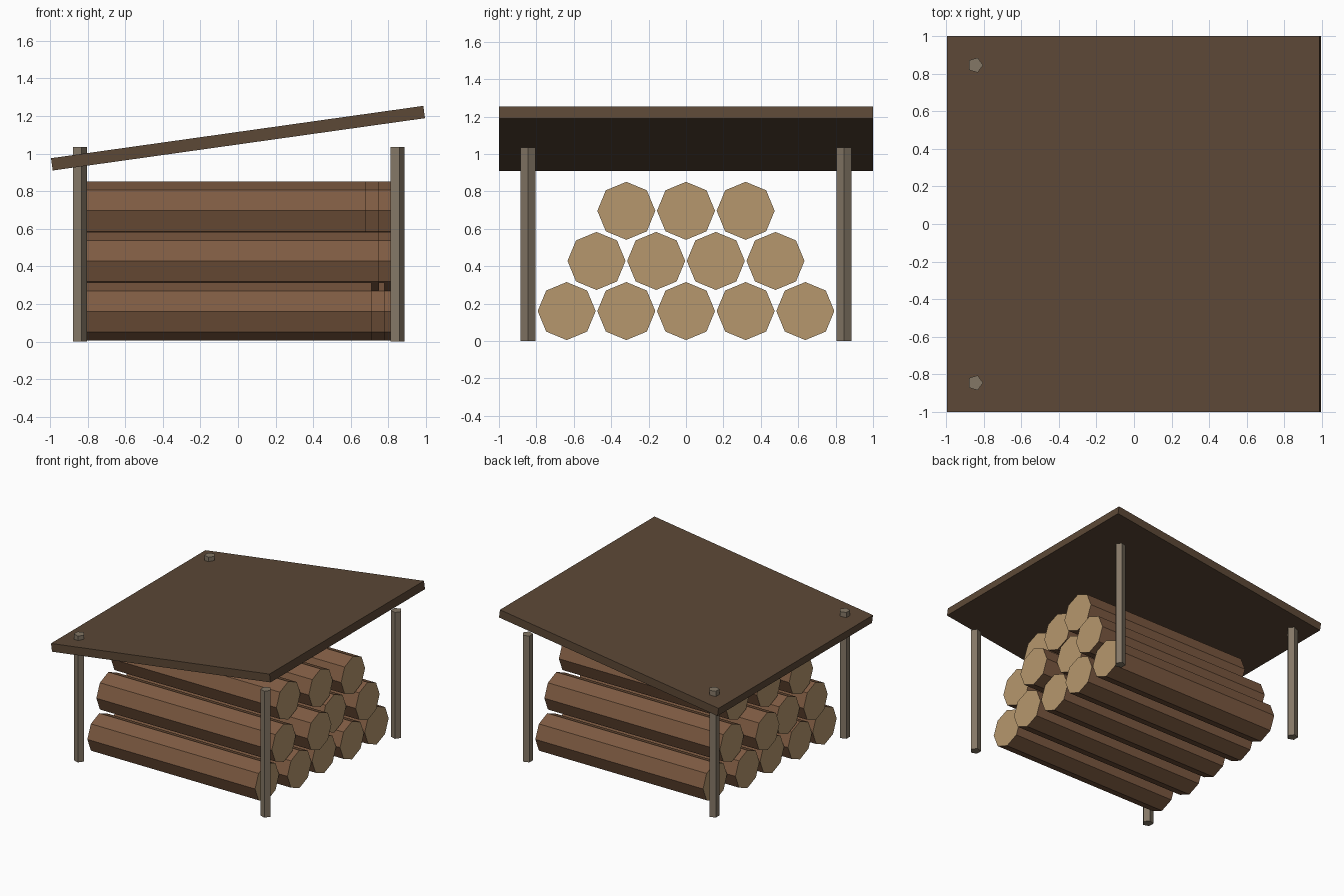
import bpy
import math

default = bpy.data.objects.get("Cube")
if default:
    bpy.data.objects.remove(default)


def srgb(r, g, b):
    return tuple((c / 255 / 12.92) if c < 11 else ((c / 255 + 0.055) / 1.055) ** 2.4
                 for c in (r, g, b)) + (1.0,)


def material(name, color):
    mat = bpy.data.materials.new(name)
    mat.use_nodes = True
    mat.diffuse_color = color
    bsdf = mat.node_tree.nodes["Principled BSDF"]
    bsdf.inputs["Base Color"].default_value = color
    bsdf.inputs["Roughness"].default_value = 0.9
    return mat


bark = material("bark brown", srgb(126, 91, 66))
cut_wood = material("cut wood tan", srgb(182, 151, 109))
post_wood = material("weathered post grey", srgb(132, 119, 102))
roof_wood = material("roof brown", srgb(92, 72, 54))


def finish(name, *mats):
    obj = bpy.context.object
    obj.name = name
    for mat in mats:
        obj.data.materials.append(mat)
    return obj


# Posts: five-sided poles with a corner pointing along +x
POST, POST_HEIGHT = 0.845, 1.035
for side, sx in (("right", -1), ("left", 1)):
    for end, sy in (("front", -1), ("back", 1)):
        bpy.ops.mesh.primitive_cylinder_add(
            vertices=5, radius=0.042, depth=POST_HEIGHT,
            location=(sx * POST, sy * POST, POST_HEIGHT / 2),
            rotation=(0, 0, -math.pi / 2))
        finish(f"{end}_{side}_post", post_wood)

# Roof: one sloping slab
bpy.ops.mesh.primitive_cube_add(size=1, location=(0, 0, 1.082),
                                rotation=(0, math.radians(-8), 0))
roof = finish("roof", roof_wood)
roof.scale = (2, 2, 0.066)

# Log pile: stacked rows of octagonal logs, each with its own start and end in x
RADIUS, SPACING, ROW_STEP = 0.155, 0.319, 0.268
rows = (
    ((-0.81, 0.71), (-0.81, 0.78), (-0.78, 0.78), (-0.78, 0.81), (-0.71, 0.81)),
    ((-0.84, 0.75), (-0.81, 0.85), (-0.85, 0.76), (-0.75, 0.84)),
    ((-0.82, 0.68), (-0.75, 0.75), (-0.69, 0.82)),
)
for level, row in enumerate(rows):
    for i, (start, stop) in enumerate(row):
        y = (i - (len(row) - 1) / 2) * SPACING
        bpy.ops.mesh.primitive_cylinder_add(
            vertices=8, radius=RADIUS, depth=stop - start,
            location=((start + stop) / 2, y, 0.16 + level * ROW_STEP),
            rotation=(0, math.pi / 2, 0))
        log = finish(f"log_row{level + 1}_{i + 1}", bark, cut_wood)
        # Sawn ends are tan
        for face in log.data.polygons:
            face.material_index = int(abs(face.normal.z) > 0.9)
